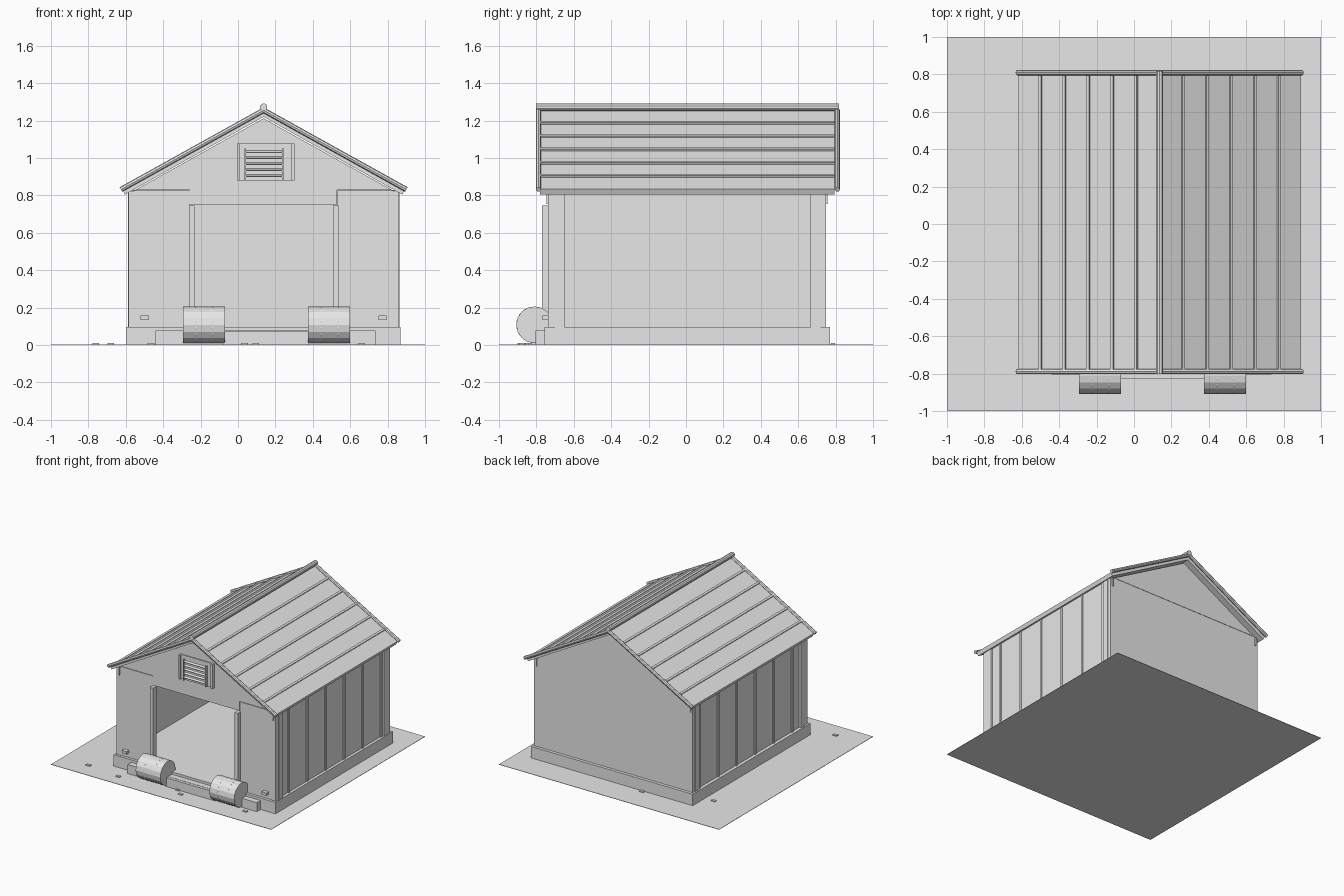
import bpy, bmesh, math
from mathutils import Matrix, Vector

cube = bpy.data.objects.get("Cube")
if cube:
    bpy.data.objects.remove(cube, do_unlink=True)

grey = bpy.data.materials.new("plain_grey")
grey.use_nodes = True
grey.diffuse_color = (0.8, 0.8, 0.8, 1)
grey.node_tree.nodes["Principled BSDF"].inputs["Base Color"].default_value = (0.8, 0.8, 0.8, 1)

CX = 0.137            # centre line of the building
FRONT, BACK = -0.735, 0.745
SIDES = (("left", 1), ("right", -1))


def finish(name, bm):
    bmesh.ops.recalc_face_normals(bm, faces=bm.faces)
    mesh = bpy.data.meshes.new(name)
    bm.to_mesh(mesh)
    bm.free()
    mesh.materials.append(grey)
    obj = bpy.data.objects.new(name, mesh)
    bpy.context.collection.objects.link(obj)
    return obj


def box(name, x, y, z, turn=None):
    """Box between (min, max) pairs, optionally turned about its centre."""
    spans = [sorted(s) for s in (x, y, z)]
    centre = Vector([sum(s) / 2 for s in spans])
    size = Matrix.Diagonal([s[1] - s[0] for s in spans] + [1])
    bm = bmesh.new()
    bmesh.ops.create_cube(bm, size=1, matrix=Matrix.Translation(centre) @ (turn or Matrix()) @ size)
    return finish(name, bm)


def prism(name, outline, y0, y1):
    """Outline in x (from the centre line) and z, extruded along y."""
    bm = bmesh.new()
    face = bm.faces.new([bm.verts.new((CX + x, y0, z)) for x, z in outline])
    new = bmesh.ops.extrude_face_region(bm, geom=[face])["geom"]
    bmesh.ops.translate(bm, vec=(0, y1 - y0, 0), verts=[v for v in new if isinstance(v, bmesh.types.BMVert)])
    return finish(name, bm)


def rod(name, a, b, radius, sides, spin=0):
    a, b = Vector(a), Vector(b)
    turn = (b - a).to_track_quat('Z', 'Y').to_matrix().to_4x4()
    bm = bmesh.new()
    bmesh.ops.create_cone(bm, cap_ends=True, segments=sides, radius1=radius, radius2=radius, depth=(b - a).length,
                          matrix=Matrix.Translation((a + b) / 2) @ turn @ Matrix.Rotation(spin, 4, 'Z'))
    return finish(name, bm)


def mirrored_x(side, a, b):
    return (CX + side * a, CX + side * b)


# Ground and foundation
box("ground", (-1, 1), (-1, 1), (0, 0.003))
box("foundation", (-0.6, 0.87), (-0.757, 0.77), (0, 0.097))
box("front_step", (-0.44, 0.735), (-0.805, -0.75), (0, 0.077))
box("middle_step", (-0.08, 0.38), (-0.828, -0.8), (0, 0.075))
stones = [(-0.68, 0.61), (-0.76, -0.855), (-0.465, -0.89), (0.035, -0.83), (0.095, -0.88), (0.66, -0.85), (-0.15, 0.785)]
for i, (x, y) in enumerate(stones):
    box(f"stone_{i}", (x - 0.018, x + 0.018), (y - 0.011, y + 0.011), (0, 0.01))

# Walls
box("back_wall", mirrored_x(1, -0.71, 0.71), (BACK - 0.02, BACK), (0.09, 0.83))
box("front_header", (-0.26, 0.53), (FRONT, FRONT + 0.02), (0.75, 0.83))
for name, s in SIDES:
    box(f"{name}_wall", mirrored_x(s, 0.69, 0.71), (FRONT, BACK), (0.09, 0.825))
    box(f"{name}_front_panel", mirrored_x(s, 0.395, 0.71), (FRONT, FRONT + 0.02), (0.09, 0.825))
    box(f"{name}_door_jamb", mirrored_x(s, 0.37, 0.4), (-0.77, FRONT + 0.01), (0.09, 0.745))
    # corner trims and wall battens
    for end, y in (("front", (-0.70, -0.65)), ("back", (0.665, 0.72))):
        box(f"{name}_{end}_trim", mirrored_x(s, 0.70, 0.726), y, (0.09, 0.82))
    for end, y in (("front", FRONT), ("back", BACK)):
        d = -1 if end == "front" else 1
        box(f"{name}_{end}_corner", mirrored_x(s, 0.685, 0.722), (y - d * 0.035, y + d * 0.004), (0.09, 0.82))
        box(f"{name}_{end}_bracket", mirrored_x(s, 0.694, 0.706), (y, y + d * 0.012), (0.755, 0.82))
    for i in range(6):
        y = -0.555 + 0.24 * i
        box(f"{name}_batten_{i}", mirrored_x(s, 0.70, 0.718), (y - 0.009, y + 0.009), (0.09, 0.82))
    # small wall lamps
    box(f"{name}_lamp", mirrored_x(s, 0.613, 0.657), (-0.766, FRONT), (0.135, 0.157))

# Gables
gable = [(-0.685, 0.83), (0.685, 0.83), (0, 1.212)]
prism("front_gable", gable, FRONT - 0.003, FRONT + 0.015)
prism("back_gable", gable, BACK - 0.015, BACK + 0.003)

# Gable vent with louvres
box("vent_panel", (0, 0.3), (FRONT - 0.012, FRONT), (0.88, 1.078))
for i, (x0, x1, top) in enumerate([(-0.005, 0.007, 1.078), (0.287, 0.302, 1.078), (0.034, 0.042, 1.05), (0.235, 0.245, 1.05)]):
    box(f"vent_rail_{i}", (x0, x1), (FRONT - 0.03, FRONT), (0.88, top))
for i in range(5):
    z = 0.905 + 0.032 * i
    box(f"vent_slat_{i}", (0.04, 0.238), (FRONT - 0.026, FRONT - 0.006), (z - 0.003, z + 0.003),
        Matrix.Rotation(math.radians(30), 4, 'X'))

# Roof
SLOPE = 0.555
PITCH = math.atan(SLOPE)
TOP = 1.252
for name, s in SIDES:
    slab = [(0, TOP), (s * 0.755, TOP - SLOPE * 0.755), (s * 0.742, TOP - SLOPE * 0.742 - 0.036), (0, TOP - 0.032)]
    prism(f"{name}_roof", slab, -0.78, 0.795)
    tilt = Matrix.Rotation(s * PITCH, 4, 'Y')
    for i in range(5):
        r = 0.125 + 0.128 * i
        z = TOP - SLOPE * r + 0.003
        box(f"{name}_roof_rib_{i}", mirrored_x(s, r - 0.008, r + 0.008), (-0.78, 0.795), (z - 0.009, z + 0.009), tilt)
    for end, y in (("front", -0.789), ("back", 0.809)):
        rod(f"{name}_{end}_rake", (CX, y, TOP + 0.003), (CX + s * 0.763, y, TOP - SLOPE * 0.763 + 0.003), 0.014, 8)
rod("ridge_cap", (CX, -0.802, 1.272), (CX, 0.817, 1.272), 0.02, 10)

# Round bales with hoops
for name, x in (("right", -0.295), ("left", 0.375)):
    rod(f"{name}_bale", (x, -0.81, 0.108), (x + 0.225, -0.81, 0.108), 0.098, 16)
    for i, h in enumerate((0.07, 0.16)):
        rod(f"{name}_bale_hoop_{i}", (x + h - 0.004, -0.81, 0.108), (x + h + 0.004, -0.81, 0.108),
            0.098, 16, math.pi / 16)
